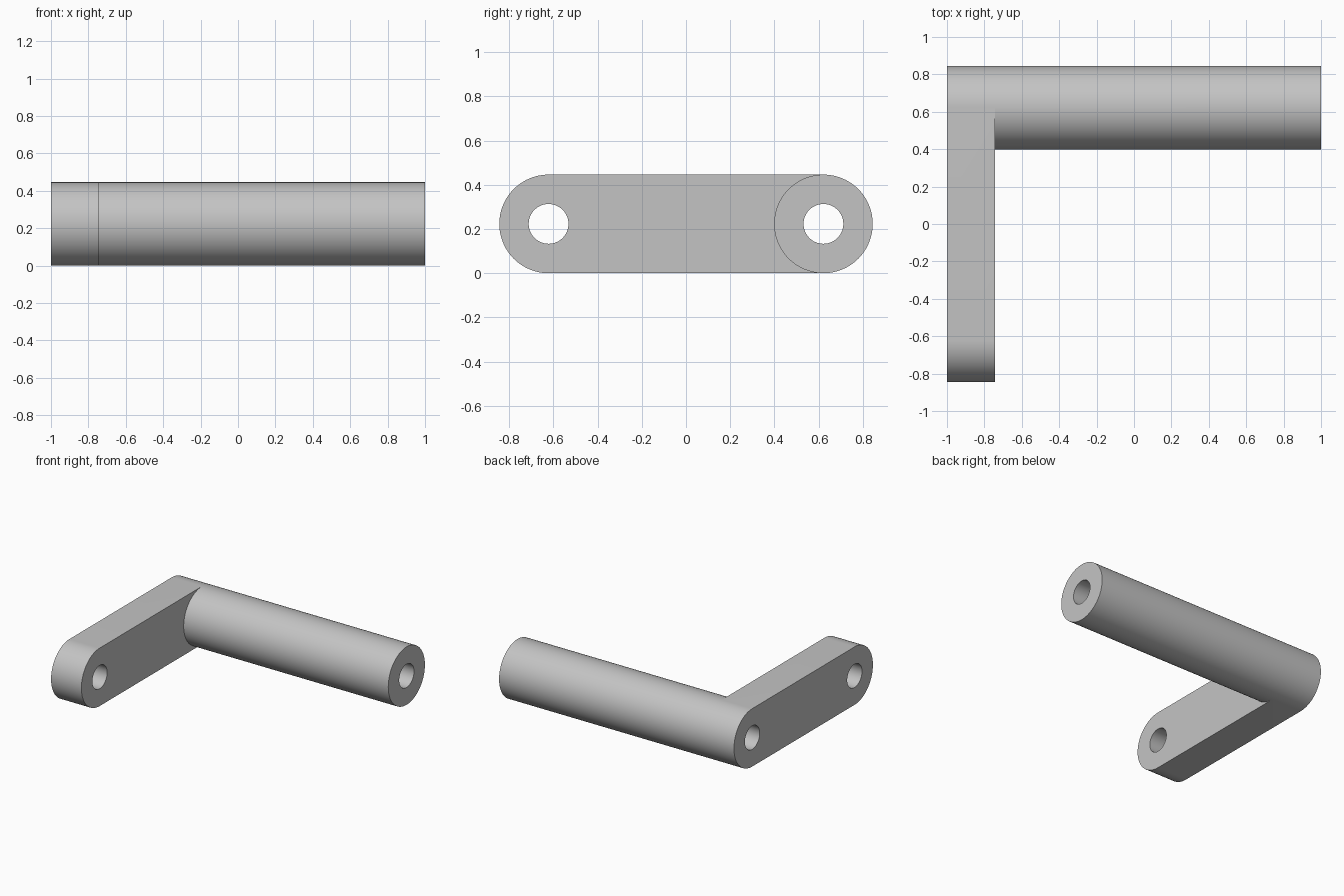
import bpy, bmesh
from math import sin, cos, pi, radians

cube = bpy.data.objects.get("Cube")
if cube:
    bpy.data.objects.remove(cube, do_unlink=True)

R, HOLE = 0.223, 0.09          # outer and bore radius
AXIS = 0.622                   # bore axes at y = -AXIS and +AXIS
X0, X1, X2 = -1.0, -0.742, 1.0  # arm outside, arm inside, tube end
HALF = 48                      # segments per half circle


def arc(y, r, start, turn):
    """Points (y, z) along an arc about a bore axis."""
    n = round(HALF * abs(turn) / pi)
    return [(y + r * cos(start + turn * i / n), R + r * sin(start + turn * i / n))
            for i in range(n + 1)]


def circle(y, r):
    return arc(y, r, -pi / 2, 2 * pi)[:-1]


bm = bmesh.new()


def ring(points, x):
    return [bm.verts.new((x, y, z)) for y, z in points]


def wall(points, xa, xb):
    """Side surface swept along x from a closed outline."""
    a, b = ring(points, xa), ring(points, xb)
    for i in range(len(a)):
        j = (i + 1) % len(a)
        bm.faces.new((a[i], a[j], b[j], b[i]))


def cap(loops, x):
    """Flat face bounded by an outline and its holes."""
    edges = []
    for points in loops:
        v = ring(points, x)
        edges += [bm.edges.new((v[i - 1], v[i])) for i in range(len(v))]
    bmesh.ops.triangle_fill(bm, edges=edges, use_beauty=True, normal=(1, 0, 0))


front_end = arc(-AXIS, R, pi / 2, pi)
stadium = front_end + arc(AXIS, R, -pi / 2, pi)
free_face = front_end + arc(AXIS, R, -pi / 2, -pi)   # stops at the tube
pin_hole, bore = circle(-AXIS, HOLE), circle(AXIS, HOLE)

# Arm
wall(stadium, X0, X1)
wall(pin_hole, X0, X1)
cap([stadium, pin_hole, bore], X0)
cap([free_face, pin_hole], X1)

# Tube with a bore through the whole length
wall(circle(AXIS, R), X1, X2)
wall(bore, X0, X2)
cap([circle(AXIS, R), bore], X2)

bmesh.ops.remove_doubles(bm, verts=bm.verts, dist=0.0001)
bmesh.ops.recalc_face_normals(bm, faces=bm.faces)
mesh = bpy.data.meshes.new("crank_handle")
bm.to_mesh(mesh)
bm.free()

# Plain grey
grey = bpy.data.materials.new("light_grey")
grey.use_nodes = True
colour = (0.55, 0.55, 0.55, 1)
grey.diffuse_color = colour
grey.node_tree.nodes["Principled BSDF"].inputs["Base Color"].default_value = colour
mesh.materials.append(grey)

handle = bpy.data.objects.new("crank_handle", mesh)
bpy.context.collection.objects.link(handle)
bpy.ops.object.select_all(action="DESELECT")
handle.select_set(True)
bpy.context.view_layer.objects.active = handle
bpy.ops.object.shade_smooth_by_angle(angle=radians(30))
